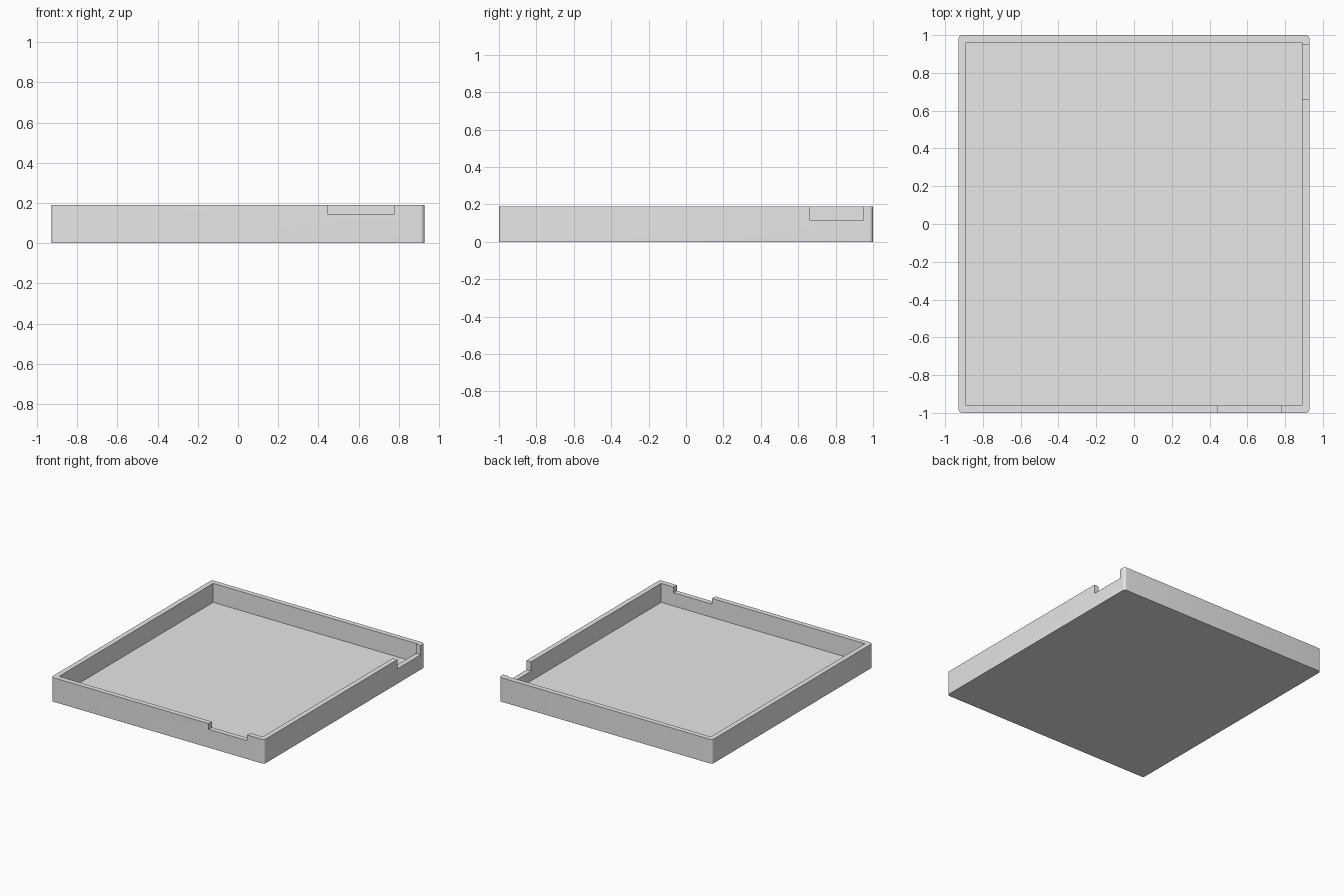
import bpy
import bmesh

WIDTH, DEPTH, HEIGHT = 1.857, 2.0, 0.19
WALL = 0.04
CORNER = 0.02

if "Cube" in bpy.data.objects:
    bpy.data.objects.remove(bpy.data.objects["Cube"], do_unlink=True)

grey = bpy.data.materials.new("plain grey")
grey.use_nodes = True
colour = (0.8, 0.8, 0.8, 1)
grey.diffuse_color = colour
for node in grey.node_tree.nodes:
    if node.type == "BSDF_PRINCIPLED":
        node.inputs["Base Color"].default_value = colour


def box(name, low, high, radius=0):
    """Box between two corners, with optional rounded upright edges."""
    bm = bmesh.new()
    bmesh.ops.create_cube(bm, size=1)
    for v in bm.verts:
        v.co = [(a + b) / 2 + c * (b - a) for a, b, c in zip(low, high, v.co)]
    if radius:
        upright = [e for e in bm.edges
                   if abs(e.verts[0].co.z - e.verts[1].co.z) > 0.01]
        bmesh.ops.bevel(bm, geom=upright, offset=radius, segments=6,
                        profile=0.5, affect="EDGES")
    bmesh.ops.recalc_face_normals(bm, faces=bm.faces)
    mesh = bpy.data.meshes.new(name)
    bm.to_mesh(mesh)
    bm.free()
    mesh.materials.append(grey)
    obj = bpy.data.objects.new(name, mesh)
    bpy.context.collection.objects.link(obj)
    return obj


def cut(target, name, low, high):
    """Subtract a box from the target, then discard the cutter."""
    cutter = box(name, low, high)
    cutter.hide_render = True
    mod = target.modifiers.new(name, "BOOLEAN")
    mod.operation = "DIFFERENCE"
    mod.solver = "EXACT"
    mod.object = cutter
    bpy.context.view_layer.objects.active = target
    bpy.ops.object.modifier_apply(modifier=name)
    bpy.data.objects.remove(cutter, do_unlink=True)


x, y, top = WIDTH / 2, DEPTH / 2, HEIGHT + 0.1

# Tray body with rounded upright corners
tray = box("tray", (-x, -y, 0), (x, y, HEIGHT), CORNER)

# Hollow interior above the floor
cut(tray, "interior", (WALL - x, WALL - y, WALL), (x - WALL, y - WALL, top))

# Shallow notch in the front wall, deeper notch in the left wall
cut(tray, "front_notch", (0.445, -y - 0.1, 0.145), (0.78, -y + 0.1, top))
cut(tray, "side_notch", (x - 0.1, 0.66, 0.117), (x + 0.1, 0.95, top))

# Smooth only the rounded corners
bpy.ops.object.select_all(action="DESELECT")
tray.select_set(True)
bpy.context.view_layer.objects.active = tray
bpy.ops.object.shade_smooth_by_angle()
